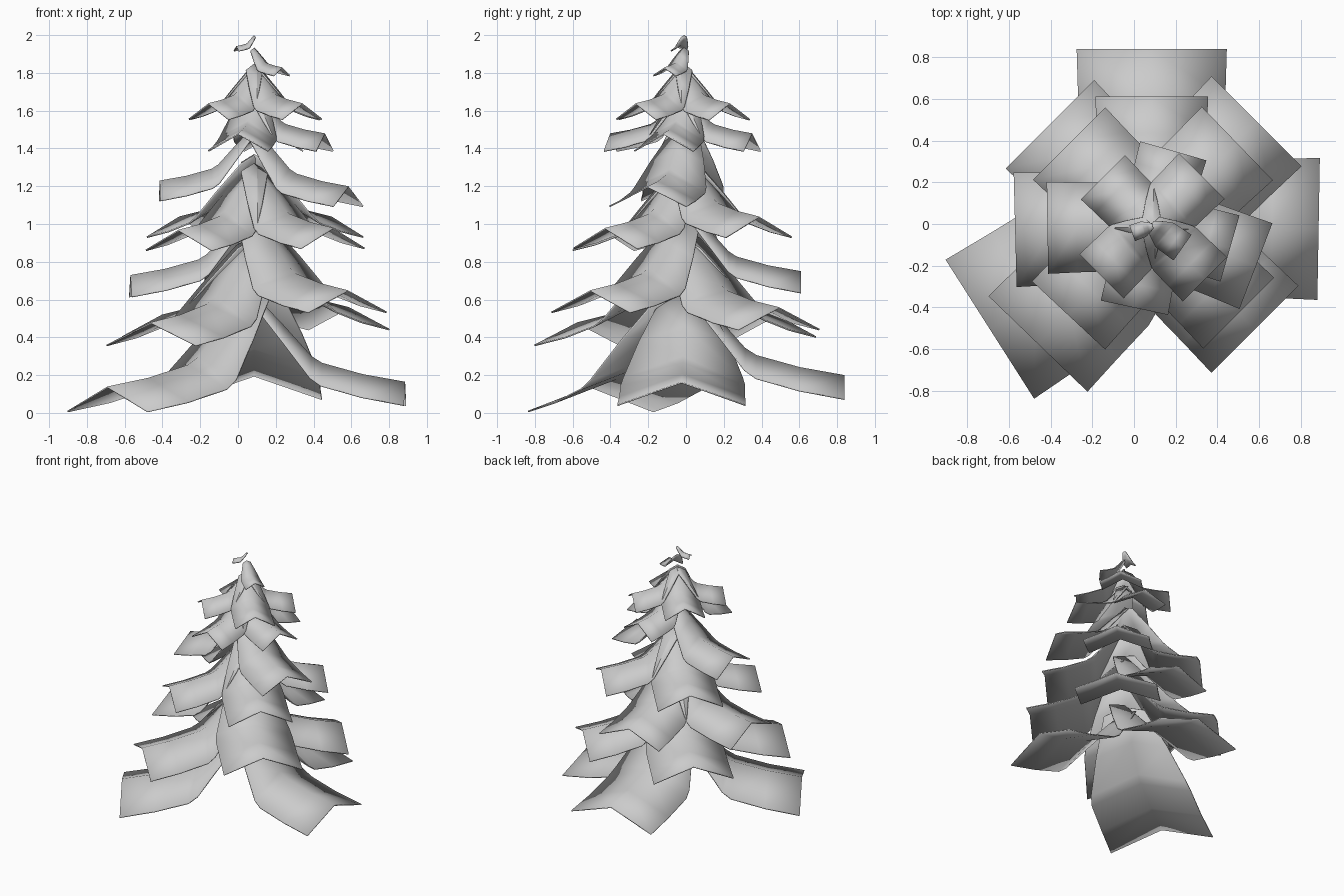
import bpy
from math import radians
from mathutils import Matrix, Vector

cube = bpy.data.objects.get("Cube")
if cube:
    bpy.data.objects.remove(cube)

grey = bpy.data.materials.new("soft_grey")
grey.use_nodes = True
grey.diffuse_color = (0.6, 0.6, 0.6, 1)
grey.node_tree.nodes["Principled BSDF"].inputs["Base Color"].default_value = (0.6, 0.6, 0.6, 1)

AXIS = Vector((0.085, -0.01, 0))

# Branch profile: distance outward, height above the tip, width (fractions)
PROFILE = [(0, 0.58, 0.4), (0.2, 0.37, 0.7), (0.38, 0.17, 0.93),
           (0.45, 0.125, 0.97), (0.72, 0.05, 0.98), (1, 0, 1)]


def add_branch(name, angle, reach, width, tip_z):
    """A drooping sheet folded along its middle, pointing out from the axis."""
    half = width / 2
    drop = min(0.07 + 0.15 * half, 0.55 * half)
    verts, faces = [], []
    for out, up, wide in PROFILE:
        for side in (-1, 0, 1):
            verts.append((out * reach, side * half * wide,
                          tip_z + up * reach - abs(side) * drop * wide))
    for row in range(len(PROFILE) - 1):
        for col in range(2):
            a = row * 3 + col
            faces.append((a, a + 3, a + 4, a + 1))
    mesh = bpy.data.meshes.new(name)
    mesh.from_pydata(verts, [], faces)
    mesh.transform(Matrix.Translation(AXIS) @ Matrix.Rotation(radians(angle), 4, "Z"))
    mesh.materials.append(grey)
    branch = bpy.data.objects.new(name, mesh)
    bpy.context.collection.objects.link(branch)
    thick = branch.modifiers.new("thickness", "SOLIDIFY")
    thick.thickness = 0.008
    thick.offset = -1
    bpy.ops.object.select_all(action="DESELECT")
    branch.select_set(True)
    bpy.context.view_layer.objects.active = branch
    bpy.ops.object.shade_smooth_by_angle(angle=radians(60))


# Each tier lists its branches: angle, reach, width, tip height
TIERS = {
    "ground_branch": [(90, 0.85, 0.72, 0.20), (359, 0.80, 0.68, 0.165),
                      (212.5, 0.92, 0.79, 0.14)],
    "low_branch": [(226, 0.785, 0.66, 0.48), (315, 0.70, 0.59, 0.65),
                   (45, 0.71, 0.61, 0.56), (135, 0.69, 0.60, 0.52)],
    "lower_middle_branch": [(181.5, 0.655, 0.55, 0.73), (90, 0.62, 0.54, 0.75)],
    "middle_branch": [(227, 0.585, 0.48, 0.97), (315, 0.59, 0.48, 0.98),
                      (44, 0.57, 0.49, 1.04), (135, 0.56, 0.49, 1.04)],
    "upper_middle_branch": [(181, 0.50, 0.44, 1.23), (339, 0.535, 0.44, 1.2)],
    "upper_branch": [(74, 0.375, 0.33, 1.48), (258, 0.40, 0.33, 1.48),
                     (344, 0.39, 0.33, 1.48)],
    "crown_branch": [(225, 0.34, 0.30, 1.64), (315, 0.36, 0.30, 1.64),
                     (45, 0.34, 0.31, 1.64), (135, 0.33, 0.30, 1.64)],
    "top_sprig": [(325, 0.18, 0.15, 1.83)],
    "tip_sprig": [(200, 0.10, 0.08, 1.942)],
}

for tier, branches in TIERS.items():
    for number, spec in enumerate(branches, 1):
        add_branch(f"{tier}_{number}", *spec)
